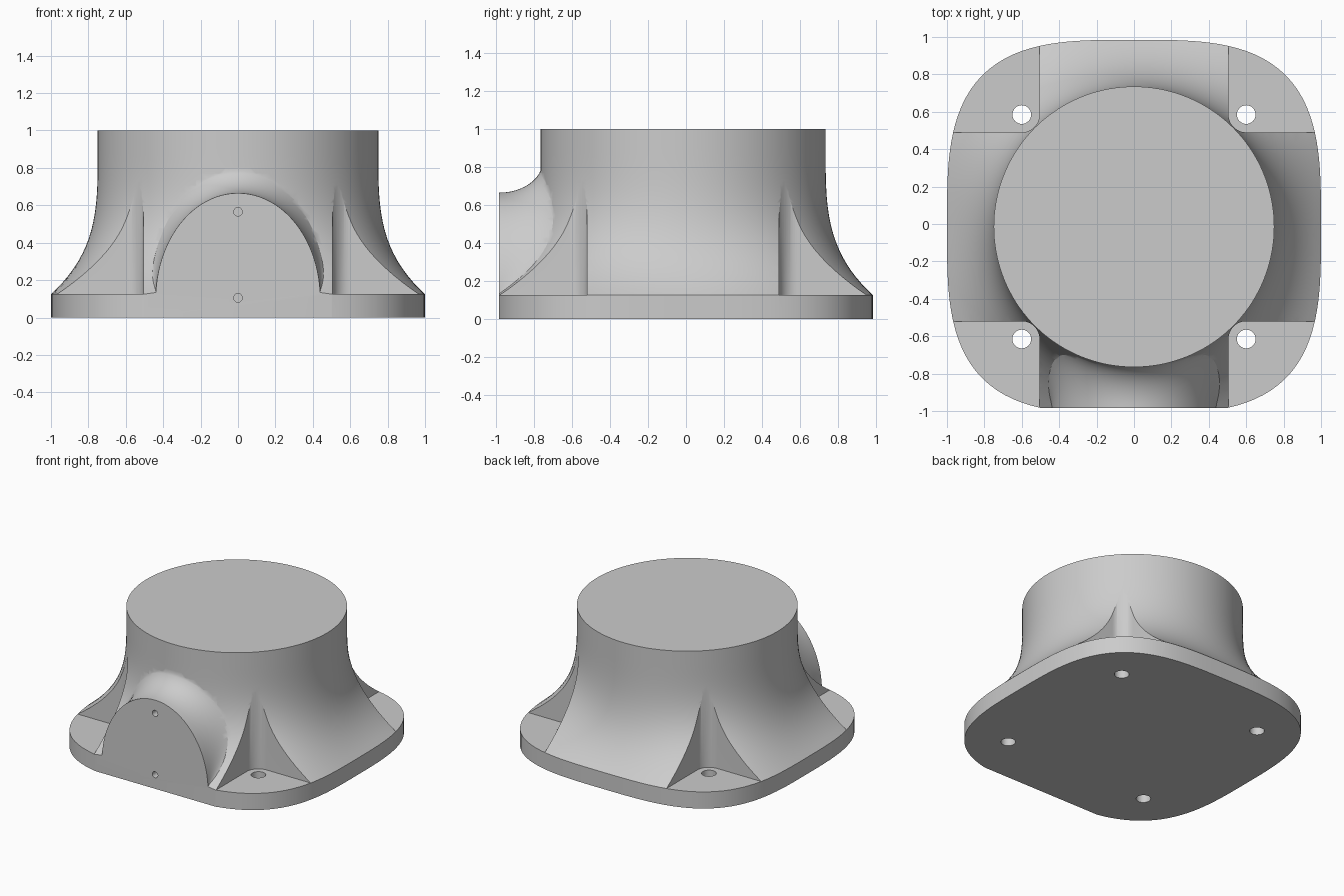
import bpy, bmesh, math

if "Cube" in bpy.data.objects:
    bpy.data.objects.remove(bpy.data.objects["Cube"])

CY = -0.015      # centre line of the round body
FRONT = -0.983   # flat front plane
PLATE = 0.125    # plate thickness
SEG = 144


def body_radius(a, z):
    """Rounded-square plate blending up into a round column."""
    n = 3.3
    sq = (abs(math.cos(a)) ** n + abs(math.sin(a)) ** n) ** (-1 / n)
    f = max(0.0, min(1.0, (0.9 - z) / (0.9 - PLATE))) ** 3.4
    return 0.75 + (sq - 0.75) * f


def body_front_y(x, z):
    """Front surface of the body at a given x and z."""
    lo, hi = 0.0, 1.2
    for _ in range(30):
        m = (lo + hi) / 2
        if math.hypot(x, m) < body_radius(math.atan2(m, x), z):
            lo = m
        else:
            hi = m
    return CY - lo


def loft(name, rings):
    """Solid skin through closed rings of equal length, capped at both ends."""
    bm = bmesh.new()
    vs = [[bm.verts.new(p) for p in ring] for ring in rings]
    n = len(vs[0])
    for a, b in zip(vs, vs[1:]):
        for i in range(n):
            j = (i + 1) % n
            bm.faces.new((a[i], a[j], b[j], b[i]))
    bm.faces.new(vs[0])
    bm.faces.new(vs[-1])
    bmesh.ops.recalc_face_normals(bm, faces=bm.faces)
    me = bpy.data.meshes.new(name)
    bm.to_mesh(me)
    bm.free()
    ob = bpy.data.objects.new(name, me)
    bpy.context.collection.objects.link(ob)
    return ob


def prism(name, pts, z0, z1):
    return loft(name, [[(x, y, z) for x, y in pts] for z in (z0, z1)])


def circle(cx, cy, r, n=32):
    return [(cx + r * math.cos(2 * math.pi * i / n),
             cy + r * math.sin(2 * math.pi * i / n)) for i in range(n)]


def combine(target, other, op):
    m = target.modifiers.new(op, 'BOOLEAN')
    m.object, m.operation, m.solver = other, op, 'EXACT'
    bpy.context.view_layer.objects.active = target
    bpy.ops.object.modifier_apply(modifier=m.name)
    bpy.data.objects.remove(other)


# flared body with base plate
heights = [0, PLATE] + [PLATE + (0.9 - PLATE) * i / 24 for i in range(1, 25)] + [1.0]
angles = [2 * math.pi * i / SEG for i in range(SEG)]
body = loft("flared_base", [[(body_radius(a, z) * math.cos(a),
                              CY + body_radius(a, z) * math.sin(a), z)
                             for a in angles] for z in heights])

# arched front boss with a fillet that runs into the body
outline = [(0.44, 0.06, 1, 0)]
for i in range(49):
    t = math.pi * i / 48
    nx, nz = math.cos(t) / 0.44, math.sin(t) / 0.565
    k = math.hypot(nx, nz)
    outline.append((0.44 * math.cos(t), 0.1 + 0.565 * math.sin(t), nx / k, nz / k))
outline.append((-0.44, 0.06, -1, 0))
spread = []
for x, z, nx, nz in outline:
    gap = max(0.0, body_front_y(x, z) - FRONT)
    d = 0.165 * min(1.0, gap / 0.2)
    spread.append((d, max(body_front_y(x + nx * d, z + nz * d) + 0.01, -0.97)))
rings = [[(x, -1.1, z) for x, z, _, _ in outline]]
for s in range(13):
    p = math.pi / 2 * s / 12
    u, w = math.sin(p), 1 - math.cos(p)
    rings.append([(x + nx * d * w, FRONT + (yb - FRONT) * u, z + nz * d * w)
                  for (x, z, nx, nz), (d, yb) in zip(outline, spread)])
rings.append([(x, -0.3, z) for x, _, z in rings[-1]])
combine(body, loft("front_boss", rings), 'UNION')

# flat front plane
combine(body, prism("front_cut", [(-2, -2), (2, -2), (2, FRONT), (-2, FRONT)], -1, 2),
        'DIFFERENCE')

# four corner pockets with rounded inner edge, and their bolt holes
IN, R = 0.505, 0.095
for sx in (-1, 1):
    for sy in (-1, 1):
        pts = [(1.3, IN), (1.3, 1.3), (IN, 1.3)]
        for i in range(13):
            a = math.pi + math.pi / 2 * i / 12
            pts.append((IN + R + R * math.cos(a), IN + R + R * math.sin(a)))
        pts = [(sx * x, CY + sy * y) for x, y in pts]
        combine(body, prism("pocket_cut", pts, PLATE, 0.97), 'DIFFERENCE')
        combine(body, prism("bolt_cut", circle(sx * 0.6, CY + sy * 0.6, 0.05), -0.1, 0.2),
                'DIFFERENCE')

# two small screw holes in the front face
for z in (0.565, 0.105):
    hole = [[(x, y, zz) for x, zz in circle(0, z, 0.023, 24)] for y in (-1.1, FRONT + 0.06)]
    combine(body, loft("screw_cut", hole), 'DIFFERENCE')

# smooth shading with crisp edges
bpy.ops.object.select_all(action='DESELECT')
body.select_set(True)
bpy.context.view_layer.objects.active = body
bpy.ops.object.shade_smooth_by_angle(angle=math.radians(30))
